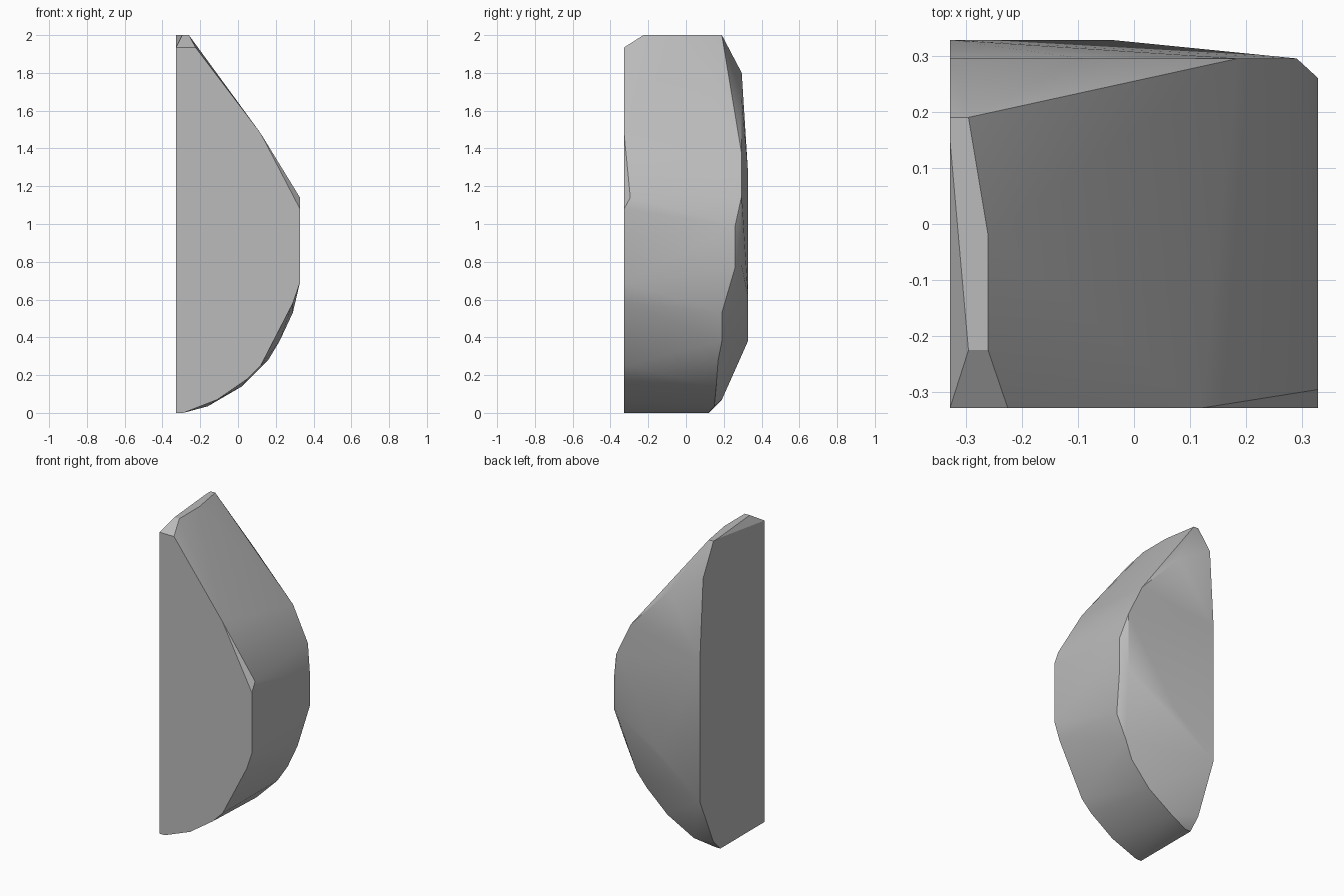
import bpy
import bmesh
import math

# Remove the default cube only
default_cube = bpy.data.objects.get("Cube")
if default_cube:
    bpy.data.objects.remove(default_cube, do_unlink=True)

HALF = 0.328  # half width of the block, and the plane of its two flat cuts


def flat_material(name, colour):
    """One plain matte colour, visible in viewport and render."""
    material = bpy.data.materials.new(name)
    material.use_nodes = True
    material.diffuse_color = colour
    shader = next(n for n in material.node_tree.nodes if n.type == "BSDF_PRINCIPLED")
    shader.inputs["Base Color"].default_value = colour
    shader.inputs["Roughness"].default_value = 0.9
    return material


# Flat front cut: outline in x and z
front_outline = [(-HALF, 0), (-0.29, 0), (-0.11, 0.07), (0.05, 0.18), (0.12, 0.25),
                 (0.29, 0.58), (HALF, 0.69), (HALF, 1.08), (0.12, 1.48),
                 (-0.225, 1.935), (-HALF, 1.935)]

# Back of the flat left-hand cut: outline in y and z
side_outline = [(0.12, 0), (0.19, 0.07), (HALF, 0.38), (HALF, 1.28), (0.295, 1.8), (0.19, 2)]

# Small flat on the peak: outline in x and y
peak_outline = [(-HALF, 0.15), (-0.295, 0.19), (-0.26, -0.02), (-0.26, -0.225), (-0.295, -0.225)]

# Upper back ridge: x and z along one plane
ridge_outline = [(-0.09, 1.66), (0.185, 1.37), (0.29, 1.15), (0.29, 0.78)]

# Chipped corners of the rounded side and the worn lower edge
chips = [(HALF, -0.295, 1.14), (HALF, 0.26, 0.99), (HALF, 0.26, 0.77),
         (0.29, 0.19, 0.53), (0.22, 0.19, 0.38), (0.16, 0.17, 0.28),
         (0.02, 0.16, 0.14), (-0.16, 0.15, 0.035), (-0.29, 0.12, 0),
         (-0.04, HALF, 0.62)]

points = [(x, -HALF, z) for x, z in front_outline]
points += [(-HALF, y, z) for y, z in side_outline]
points += [(x, y, 2) for x, y in peak_outline]
points += [(x, 0.295, z) for x, z in ridge_outline]
points += chips

# Wrap all outlines in one convex stone
bm = bmesh.new()
for point in points:
    bm.verts.new(point)
hull = bmesh.ops.convex_hull(bm, input=bm.verts[:])
loose = {g for g in hull["geom_interior"] + hull["geom_unused"]
         if isinstance(g, bmesh.types.BMVert)}
bmesh.ops.delete(bm, geom=list(loose), context="VERTS")
bmesh.ops.dissolve_limit(bm, angle_limit=math.radians(1),
                         verts=bm.verts[:], edges=bm.edges[:])
bmesh.ops.recalc_face_normals(bm, faces=bm.faces[:])

mesh = bpy.data.meshes.new("rock_chunk")
bm.to_mesh(mesh)
bm.free()
rock = bpy.data.objects.new("rock_chunk", mesh)
bpy.context.collection.objects.link(rock)
mesh.materials.append(flat_material("stone_grey", (0.5, 0.5, 0.5, 1)))

# Smooth the worn faces, keep the cuts crisp
bpy.ops.object.select_all(action="DESELECT")
rock.select_set(True)
bpy.context.view_layer.objects.active = rock
bpy.ops.object.shade_smooth_by_angle(angle=math.radians(30))
